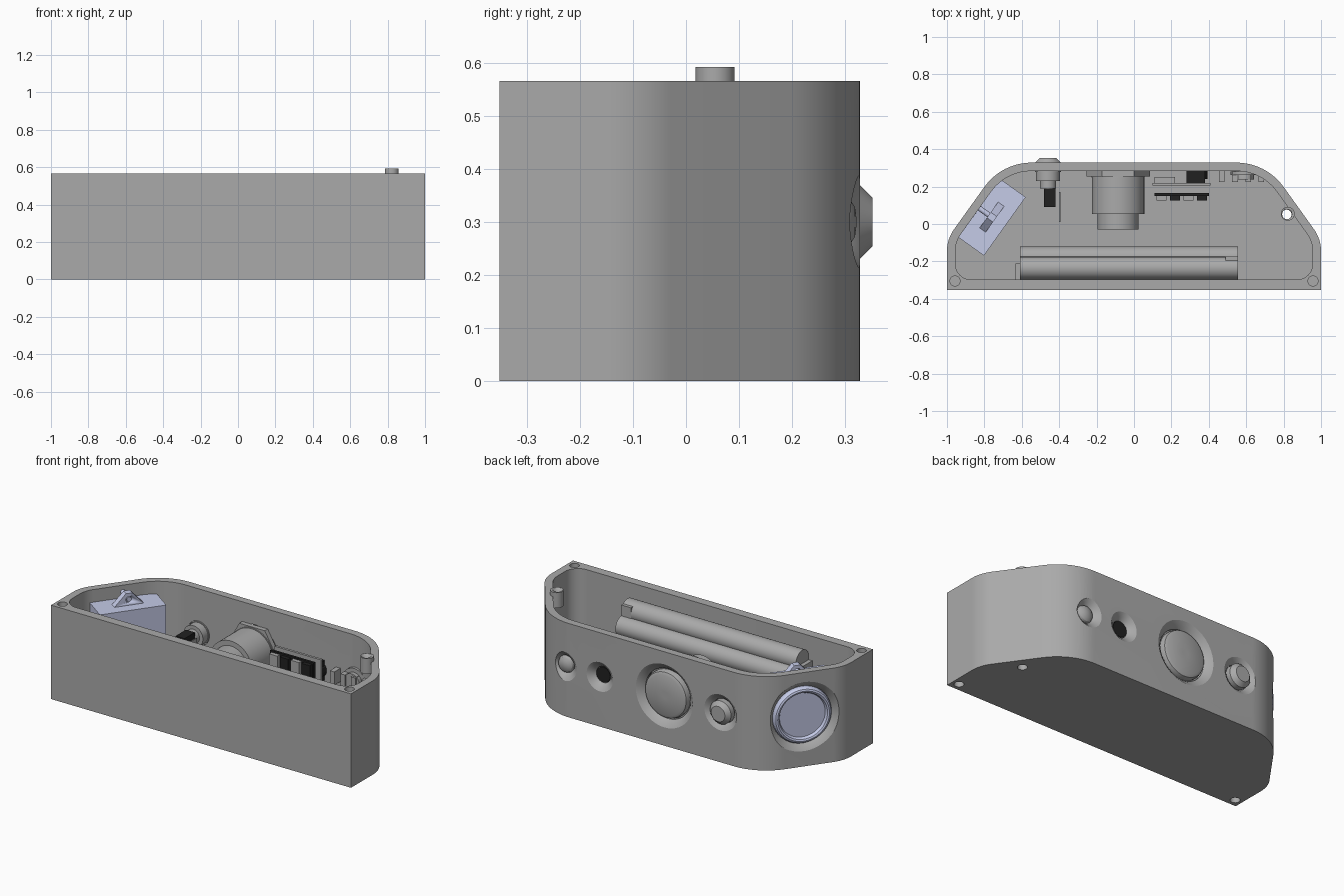
import bpy, bmesh, math
from mathutils import Vector, Matrix

if "Cube" in bpy.data.objects:
    bpy.data.objects.remove(bpy.data.objects["Cube"], do_unlink=True)


def material(name, rgb):
    m = bpy.data.materials.new(name)
    m.use_nodes = True
    m.diffuse_color = (*rgb, 1)
    m.node_tree.nodes["Principled BSDF"].inputs["Base Color"].default_value = (*rgb, 1)
    return m


GREY = material("grey plastic", (0.40, 0.40, 0.40))
BLACK = material("black plastic", (0.015, 0.015, 0.015))
LAVENDER = material("lavender plastic", (0.59, 0.63, 0.85))

BACK = Vector((0, 1, 0))
UP = Vector((0, 0, 1))
SLOPE = Vector((-0.814, 0.581, 0))      # outward normal of the slanted wall
ALONG = Vector((0.581, 0.814, 0))       # direction along the slanted wall
WALL_Y, AXIS_Z = 0.328, 0.30
DIAL = Vector((-0.864, 0.111, AXIS_Z))  # dial centre on the slanted wall


def finish(name, bm, mat):
    bmesh.ops.recalc_face_normals(bm, faces=bm.faces)
    me = bpy.data.meshes.new(name)
    bm.to_mesh(me)
    bm.free()
    me.materials.append(mat)
    ob = bpy.data.objects.new(name, me)
    bpy.context.collection.objects.link(ob)
    bpy.ops.object.select_all(action='DESELECT')
    ob.select_set(True)
    bpy.context.view_layer.objects.active = ob
    bpy.ops.object.shade_smooth_by_angle(angle=math.radians(30))
    return ob


def lathe(name, profile, origin, axis, mat=GREY, sides=48):
    """Revolve (radius, height) points around an axis; closes both ends."""
    bm = bmesh.new()
    frame = Matrix.Translation(origin) @ axis.to_track_quat('Z', 'Y').to_matrix().to_4x4()
    rings = []
    for r, h in profile:
        rings.append([bm.verts.new(frame @ Vector((r * math.cos(a), r * math.sin(a), h)))
                      for a in (2 * math.pi * i / sides for i in range(sides))])
    for lo, hi in zip(rings, rings[1:]):
        for i in range(sides):
            j = (i + 1) % sides
            bm.faces.new((lo[i], lo[j], hi[j], hi[i]))
    bm.faces.new(rings[0])
    bm.faces.new(rings[-1])
    return finish(name, bm, mat)


def rod(name, r, start, axis, length, mat=GREY, sides=48):
    return lathe(name, [(r, 0), (r, length)], Vector(start), axis, mat, sides)


def box(name, lo, hi, mat=GREY):
    lo, hi = Vector(lo), Vector(hi)
    bm = bmesh.new()
    bmesh.ops.create_cube(bm, size=1, matrix=Matrix.Translation((lo + hi) / 2)
                          @ Matrix.Diagonal((*(hi - lo), 1)))
    return finish(name, bm, mat)


def prism(name, points, direction, mat=GREY):
    bm = bmesh.new()
    face = bm.faces.new([bm.verts.new(p) for p in points])
    top = bmesh.ops.extrude_face_region(bm, geom=[face])["geom"]
    bmesh.ops.translate(bm, vec=direction, verts=[v for v in top if isinstance(v, bmesh.types.BMVert)])
    return finish(name, bm, mat)


def rounded(corners, z, steps=16):
    """Fillet each (x, y, radius) corner of a closed outline."""
    out = []
    for i, (x, y, r) in enumerate(corners):
        p = Vector((x, y))
        if r == 0:
            out.append(Vector((x, y, z)))
            continue
        a = (Vector(corners[i - 1][:2]) - p).normalized()
        b = (Vector(corners[(i + 1) % len(corners)][:2]) - p).normalized()
        half = a.angle(b) / 2
        c = p + (a + b).normalized() * (r / math.sin(half))
        u = p + a * (r / math.tan(half)) - c
        v = p + b * (r / math.tan(half)) - c
        total = u.angle(v)
        for k in range(steps + 1):
            t = k / steps
            q = c + (u * math.sin((1 - t) * total) + v * math.sin(t * total)) / math.sin(total)
            out.append(Vector((*q, z)))
    return out


def outline(half, z):
    """Mirror the left half of an outline, listed from front to back."""
    return rounded(half + [(-x, y, r) for x, y, r in reversed(half)], z)


def cut(target, cutter):
    cutter.hide_render = True
    mod = target.modifiers.new("cut", 'BOOLEAN')
    mod.operation, mod.solver, mod.object = 'DIFFERENCE', 'EXACT', cutter
    bpy.context.view_layer.objects.active = target
    bpy.ops.object.modifier_apply(modifier=mod.name)
    bpy.data.objects.remove(cutter, do_unlink=True)


def countersink(r_in, r_out, depth, origin, axis):
    return lathe("cutter", [(r_in, -0.12), (r_in, -depth), (r_in * 0.6 + r_out * 0.4, -depth * 0.45),
                            (r_out, 0), (r_out, 0.04)], origin, axis)


# Housing: open tray with rounded slanted corners
housing = prism("housing", outline([(-1, -0.352, 0), (-1, -0.081, 0.2), (-0.707, WALL_Y, 0.31)], 0), UP * 0.566)
cut(housing, prism("cutter", outline([(-0.955, -0.298, 0.085), (-0.955, -0.095, 0.155),
                                      (-0.685, 0.283, 0.265)], 0.05), UP))
for x in (-0.957, 0.957):
    for z in (-0.1, 0.46):
        cut(housing, rod("cutter", 0.027, (x, -0.305, z), UP, 0.2, sides=24))
cut(housing, rod("cutter", 0.027, (0.815, 0.05, -0.1), UP, 0.3, sides=24))


def on_wall(x):
    return Vector((x, WALL_Y, AXIS_Z))


for x, r_in, r_out, depth in ((-0.46, 0.072, 0.108, 0.03), (-0.085, 0.15, 0.19, 0.035),
                              (0.345, 0.048, 0.088, 0.035), (0.59, 0.05, 0.09, 0.035)):
    cut(housing, countersink(r_in, r_out, depth, on_wall(x), BACK))
cut(housing, countersink(0.17, 0.21, 0.035, DIAL, SLOPE))
housing.select_set(True)
bpy.context.view_layer.objects.active = housing
bpy.ops.object.shade_smooth_by_angle(angle=math.radians(30))

# Cord boss at the left wall
boss = rod("cord_boss", 0.037, (0.822, 0.055, 0.5), UP, 0.092, sides=32)
cut(boss, rod("cutter", 0.026, (0.818, 0.052, 0.4), UP, 0.3, sides=24))

# Dial with its box and bracket on the slanted wall
lathe("dial_button", [(0.168, -0.05), (0.168, -0.022), (0.16, -0.009), (0.15, -0.005), (0.14, -0.009),
                      (0.132, -0.025), (0.02, -0.025)], DIAL, SLOPE, LAVENDER, 64)
middle = DIAL - SLOPE * 0.128
corners = [middle + ALONG * a + SLOPE * b for a, b in
           ((-0.192, -0.085), (0.192, -0.085), (0.192, 0.085), (-0.192, 0.085))]
prism("dial_box", [Vector((p.x, p.y, 0.12)) for p in corners], UP * 0.37, LAVENDER)
base = Vector((middle.x, middle.y, 0.49)) - SLOPE * 0.02
bracket = prism("dial_bracket", [base - ALONG * 0.085, base + ALONG * 0.085,
                                 base + ALONG * 0.018 + UP * 0.072, base - ALONG * 0.018 + UP * 0.072],
                SLOPE * 0.04, LAVENDER)
cut(bracket, rod("cutter", 0.018, base + UP * 0.036 - SLOPE * 0.05, SLOPE, 0.2, sides=24))
rod("dial_pin", 0.014, base + UP * 0.036, SLOPE, 0.12, LAVENDER, 20)

# Knob and its switch
lathe("knob", [(0.07, -0.05), (0.07, 0), (0.046, 0.024)], on_wall(-0.46), BACK)
for r, y, length in ((0.065, 0.23, 0.05), (0.043, 0.19, 0.04)):
    rod("knob_collar", r, (-0.46, y, AXIS_Z), BACK, length)
box("switch_body", (-0.48, 0.09, 0.25), (-0.42, 0.19, 0.35), BLACK)
box("switch_pin", (-0.40, 0.01, 0.27), (-0.394, 0.17, 0.33))

# Large push button with hex nut and stepped body
lathe("push_button", [(0.142, -0.08), (0.142, -0.03), (0.136, -0.014), (0.12, -0.006), (0.02, -0.006)],
      on_wall(-0.085), BACK)
rod("button_nut", 0.17, (-0.085, 0.255, AXIS_Z), BACK, 0.028, sides=6)
rod("button_body", 0.14, (-0.085, 0.053, AXIS_Z), BACK, 0.21)
rod("button_hub", 0.11, (-0.085, -0.03, AXIS_Z), BACK, 0.09)

# Socket with circuit boards
rod("socket", 0.047, (0.345, 0.24, AXIS_Z), BACK, 0.055, BLACK, 12)
box("socket_body", (0.28, 0.22, 0.24), (0.38, 0.283, 0.36), BLACK)
box("circuit_board", (0.10, 0.205, 0.21), (0.41, 0.22, 0.40))
box("rear_board", (0.11, 0.15, 0.21), (0.40, 0.165, 0.40), BLACK)
for i in range(4):
    box("board_chip", (0.12 + i * 0.072, 0.125, 0.23), (0.175 + i * 0.072, 0.15, 0.39),
        BLACK if i % 2 else GREY)
box("board_module", (0.11, 0.22, 0.25), (0.22, 0.25, 0.37))

# Indicator lamp with clips
lathe("indicator", [(0.052, -0.09), (0.052, -0.035), (0.045, -0.02), (0.028, -0.009), (0.005, -0.006)],
      on_wall(0.59), BACK, sides=32)
rod("indicator_flange", 0.075, (0.59, 0.262, AXIS_Z), BACK, 0.02)
for x in (0.47, 0.54, 0.61, 0.68):
    box("indicator_clip", (x - 0.015, 0.225, 0.26), (x + 0.015, 0.283, 0.34))

# Battery pack along the front wall
X0, X1 = -0.61, 0.555
RIGHTWARD = Vector((1, 0, 0))
box("battery_tray", (X0, -0.297, 0.05), (X1, -0.18, 0.44))
rod("battery_front", 0.061, (X0, -0.236, 0.44), RIGHTWARD, X1 - X0)
rod("battery_rear", 0.06, (X0, -0.18, 0.36), RIGHTWARD, X1 - X0)
box("tray_tab", (X0 - 0.024, -0.297, 0.05), (X0, -0.21, 0.42))
box("tray_latch", (0.49, -0.235, 0.42), (X1, -0.175, 0.485))
